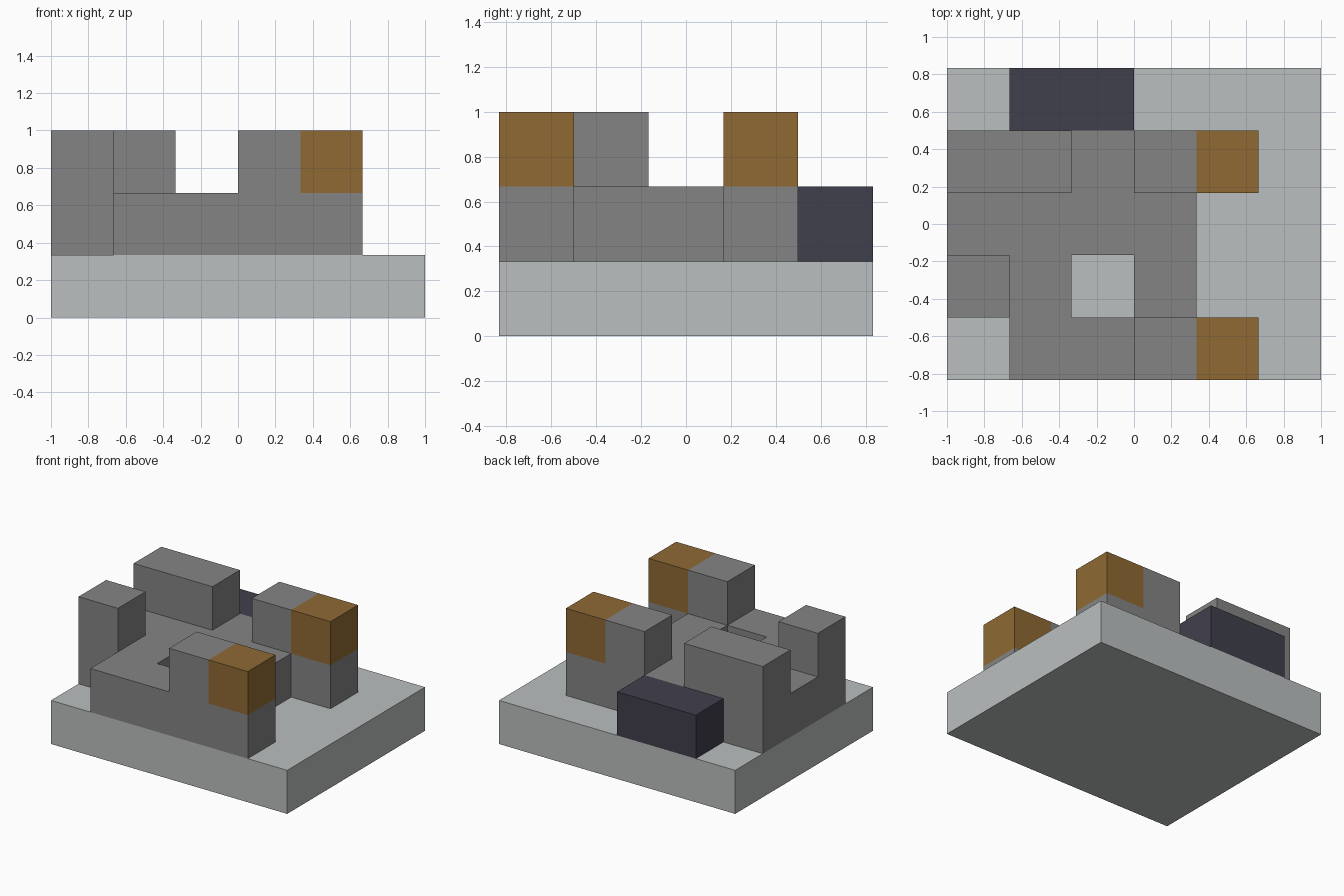
import bpy
import bmesh
from mathutils import Vector

UNIT = 1 / 3
COLS, ROWS = 6, 5

cube = bpy.data.objects.get("Cube")
if cube:
    bpy.data.objects.remove(cube)


def material(name, rgb):
    mat = bpy.data.materials.new(name)
    mat.use_nodes = True
    mat.diffuse_color = (*rgb, 1)
    mat.node_tree.nodes["Principled BSDF"].inputs["Base Color"].default_value = (*rgb, 1)
    return mat


def cells(plan, level, mark):
    """Grid cells of one mark in a floor plan, whose first row is the back."""
    return {(x, ROWS - 1 - r, level)
            for r, row in enumerate(plan)
            for x, ch in enumerate(row) if ch == mark}


def block_part(name, solid, mat):
    """One closed shell around a set of cells, without inner faces."""
    bm = bmesh.new()
    centre = Vector((COLS / 2, ROWS / 2, 0))
    for cell in solid:
        middle = Vector(cell) + Vector((0.5, 0.5, 0.5))
        for axis in range(3):
            for sign in (-1, 1):
                n = Vector((0, 0, 0))
                n[axis] = sign
                if tuple(int(c + d) for c, d in zip(cell, n)) in solid:
                    continue
                u = Vector((0, 0, 0))
                u[(axis + 1) % 3] = 1
                v = n.cross(u)
                corners = (-u - v, u - v, u + v, v - u)
                bm.faces.new([bm.verts.new((middle + (n + c) / 2 - centre) * UNIT)
                              for c in corners])
    bmesh.ops.remove_doubles(bm, verts=bm.verts, dist=0.001)
    mesh = bpy.data.meshes.new(name)
    bm.to_mesh(mesh)
    bm.free()
    mesh.materials.append(mat)
    obj = bpy.data.objects.new(name, mesh)
    bpy.context.collection.objects.link(obj)


pale = material("pale grey", (0.497, 0.521, 0.521))
grey = material("mid grey", (0.231, 0.231, 0.231))
brown = material("golden brown", (0.275, 0.144, 0.034))
dark = material("dark slate", (0.051, 0.050, 0.074))

# Floor plans: B base, G grey body, O brown tip, D dark rear block
ground = ["BBBBBB"] * ROWS
lower = [".DD...",
         "GGGGG.",
         "GGGG..",
         "GG.G..",
         ".GGGG."]
upper = ["......",
         "GG.GO.",
         "......",
         "G.....",
         "...GO."]

block_part("base_slab", cells(ground, 0, "B"), pale)
block_part("body", cells(lower, 1, "G") | cells(upper, 2, "G"), grey)
block_part("rear_block", cells(lower, 1, "D"), dark)

# Brown tips, one per arm
for x, y, z in sorted(cells(upper, 2, "O")):
    block_part("front_tip" if y == 0 else "back_tip", {(x, y, z)}, brown)
